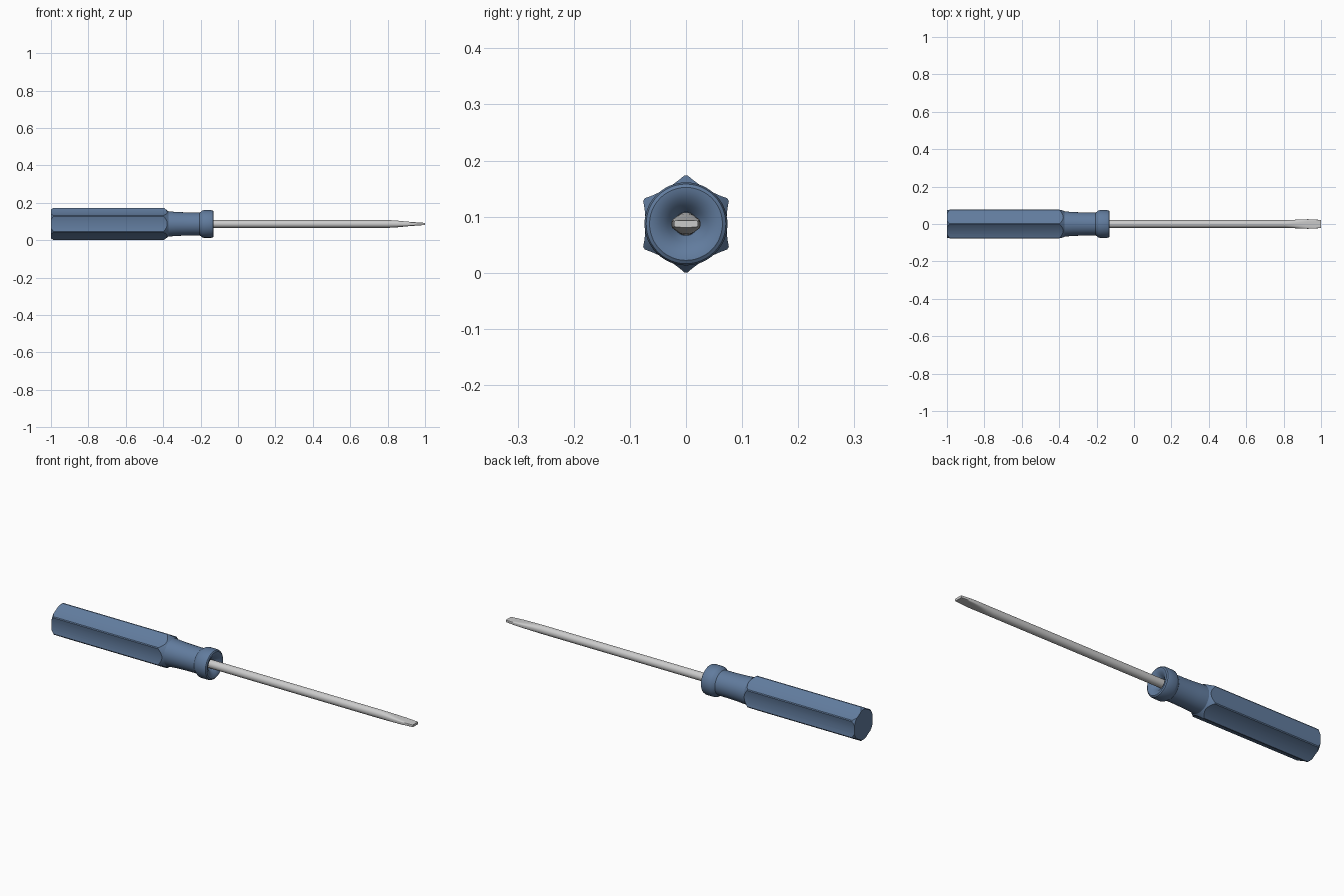
import bpy
from math import sin, cos, pi, radians, copysign

if "Cube" in bpy.data.objects:
    bpy.data.objects.remove(bpy.data.objects["Cube"])

ZC = 0.0872  # height of the tool's long axis


def loft(name, rings):
    """Skin equal-length rings of (x, y, z) points and cap both ends."""
    n = len(rings[0])
    verts = [p for ring in rings for p in ring]
    faces = [tuple(range(n))[::-1], tuple(range(len(verts) - n, len(verts)))]
    for k in range(len(rings) - 1):
        a, b = k * n, (k + 1) * n
        faces += [(a + i, a + (i + 1) % n, b + (i + 1) % n, b + i) for i in range(n)]
    mesh = bpy.data.meshes.new(name)
    mesh.from_pydata(verts, [], faces)
    obj = bpy.data.objects.new(name, mesh)
    bpy.context.collection.objects.link(obj)
    return obj


def section(x, hy, hz, power=1.0, n=48):
    """Superellipse ring: power 1 is round, smaller is boxier."""
    def s(v):
        return copysign(abs(v) ** power, v) if abs(v) > 1e-6 else 0.0
    return [(x, hy * s(cos(2 * pi * i / n)), ZC + hz * s(sin(2 * pi * i / n)))
            for i in range(n)]


def lathe(name, profile, n=48):
    return loft(name, [section(x, r, r, 1, n) for x, r in profile])


def hollow_hexagon(x, r=0.089, dip=0.005, steps=8):
    """Hexagon with slightly hollow sides and clipped corners."""
    ring = []
    for k in range(6):
        a, b = pi / 2 + k * pi / 3, pi / 2 + (k + 1) * pi / 3
        mid = (a + b) / 2
        for i in range(steps + 1):
            t = 0.04 + 0.92 * i / steps
            d = dip * 4 * t * (1 - t)
            ring.append((x, r * (cos(a) * (1 - t) + cos(b) * t) - d * cos(mid),
                         ZC + r * (sin(a) * (1 - t) + sin(b) * t) - d * sin(mid)))
    return ring


def smooth(obj, angle=30):
    bpy.ops.object.select_all(action='DESELECT')
    obj.select_set(True)
    bpy.context.view_layer.objects.active = obj
    bpy.ops.object.shade_smooth_by_angle(angle=radians(angle))


blue = bpy.data.materials.new("blue_plastic")
blue.diffuse_color = (0.12, 0.20, 0.34, 1)
blue.use_nodes = True
blue.node_tree.nodes["Principled BSDF"].inputs["Base Color"].default_value = blue.diffuse_color

# Hex grip, its ends turned down by intersecting with a chamfered cylinder
grip = loft("hex_grip", [hollow_hexagon(-1.0), hollow_hexagon(-0.36)])
turned = lathe("grip_cutter", [(-1.0, 0.076), (-0.98, 0.092), (-0.405, 0.092),
                               (-0.37, 0.066)], 96)
turned.hide_render = True
mod = grip.modifiers.new("turn_ends", 'BOOLEAN')
mod.operation, mod.object, mod.solver = 'INTERSECT', turned, 'EXACT'
bpy.context.view_layer.objects.active = grip
bpy.ops.object.modifier_apply(modifier=mod.name)
bpy.data.objects.remove(turned)

# Round waist and collar with a dished front
neck = lathe("neck_and_collar", [
    (-0.42, 0.067), (-0.37, 0.067), (-0.32, 0.0635), (-0.26, 0.0615), (-0.205, 0.061),
    (-0.19, 0.072), (-0.183, 0.074), (-0.143, 0.074), (-0.134, 0.071), (-0.13, 0.065),
    (-0.131, 0.057), (-0.137, 0.045), (-0.147, 0.033), (-0.165, 0.021)])

# Steel shaft, forged out into a flat blade
shaft = loft("shaft_and_blade", [section(*s) for s in [
    (-0.18, 0.0205, 0.0205), (0.81, 0.0205, 0.0205), (0.85, 0.022, 0.018, 0.85),
    (0.89, 0.0245, 0.014, 0.65), (0.93, 0.0255, 0.0105, 0.45), (0.97, 0.024, 0.0075, 0.3),
    (1.0, 0.021, 0.006, 0.22)]])

for part in (grip, neck):
    part.data.materials.clear()
    part.data.materials.append(blue)
smooth(grip, 20)
smooth(neck, 35)
smooth(shaft, 35)
